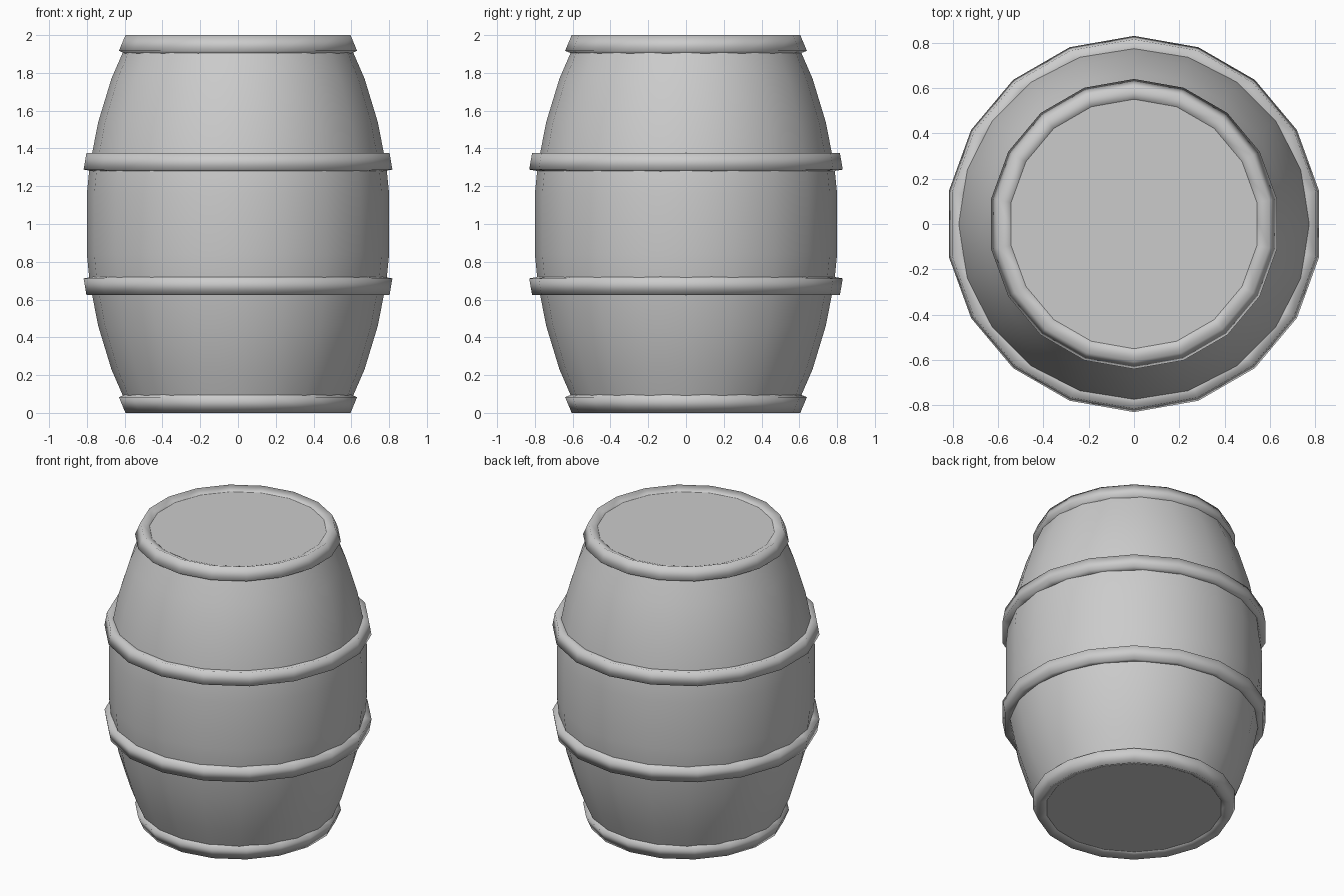
import bpy, bmesh
from math import sin, cos, tau

if "Cube" in bpy.data.objects:
    bpy.data.objects.remove(bpy.data.objects["Cube"])


def lathe(name, profile, sides, closed):
    """Spin an (r, z) profile; closed joins the section, otherwise the ends are capped."""
    bm = bmesh.new()
    rings = []
    for r, z in profile:
        rings.append([bm.verts.new((r * sin(tau * i / sides), r * cos(tau * i / sides), z))
                      for i in range(sides)])
    pairs = list(zip(rings, rings[1:]))
    if closed:
        pairs.append((rings[-1], rings[0]))
    for a, b in pairs:
        for i in range(sides):
            j = (i + 1) % sides
            bm.faces.new((a[i], a[j], b[j], b[i])).smooth = True
    if not closed:
        for ring in (rings[0], rings[-1]):
            bm.faces.new(ring).smooth = False
            for i in range(sides):
                bm.edges.get((ring[i], ring[(i + 1) % sides])).smooth = False
    bmesh.ops.recalc_face_normals(bm, faces=bm.faces[:])
    mesh = bpy.data.meshes.new(name)
    bm.to_mesh(mesh)
    bm.free()
    obj = bpy.data.objects.new(name, mesh)
    bpy.context.collection.objects.link(obj)
    return obj


# Bulging wooden body, capped by recessed flat lids
half = [(0.80, 0.16), (0.785, 0.31), (0.74, 0.54), (0.67, 0.77), (0.58, 0.977)]
body = [(r, 1 - h) for r, h in reversed(half)] + [(r, 1 + h) for r, h in half]
lathe("barrel_body", body, 20, False)


# Square-section hoops, tilted to follow the bulge and mirrored about mid-height
def hoop(name, top, bottom):
    dr, dz = bottom[0] - top[0], bottom[1] - top[1]
    section = [top, bottom, (bottom[0] + dz, bottom[1] - dr), (top[0] + dz, top[1] - dr)]
    lathe("upper_" + name, section, 18, True)
    lathe("lower_" + name, [(r, 2 - z) for r, z in section], 18, True)


hoop("rim_hoop", (0.605, 2.0), (0.64, 1.917))
hoop("belly_hoop", (0.815, 1.375), (0.83, 1.288))
